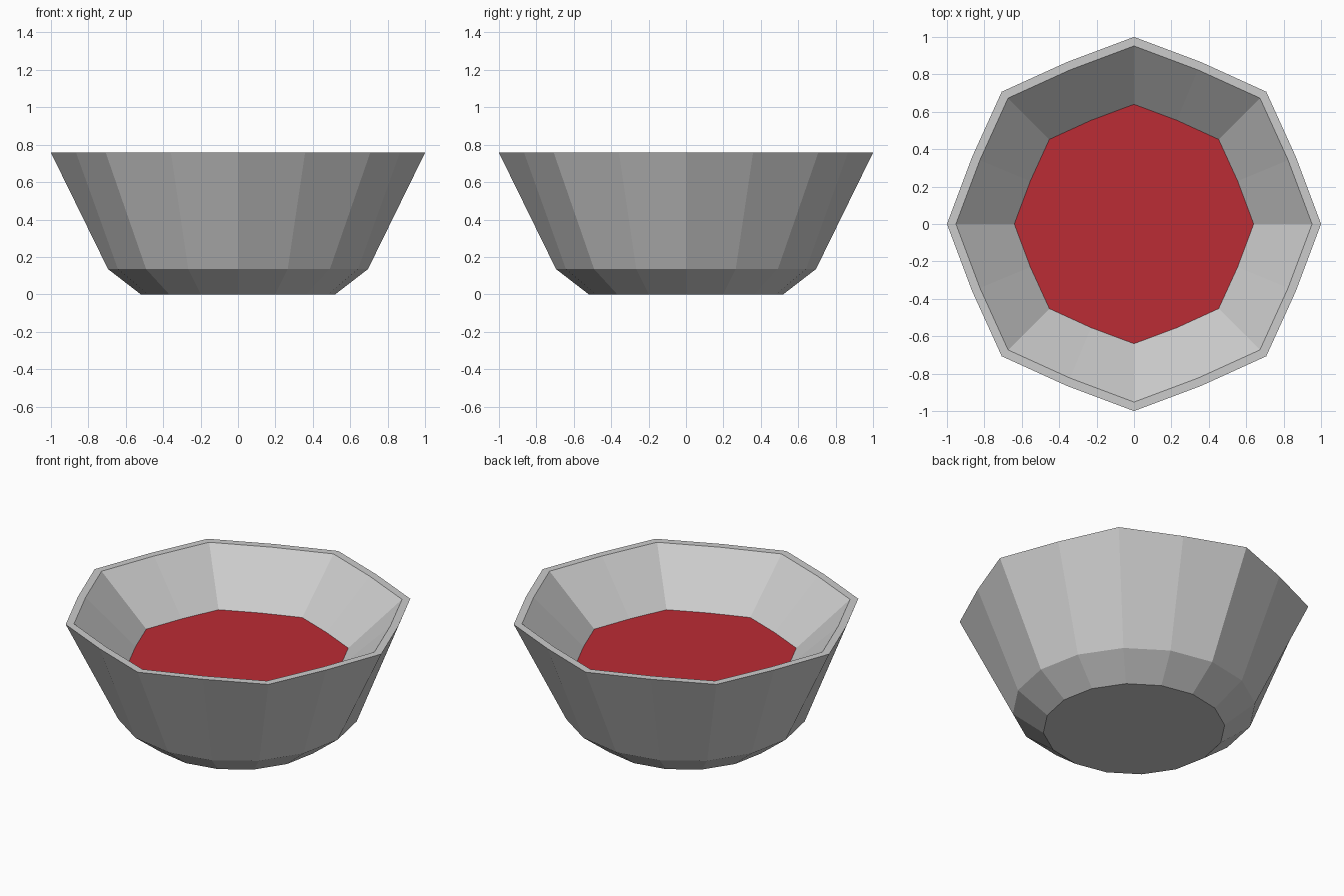
import bpy, bmesh
from math import sin, cos, pi

if "Cube" in bpy.data.objects:
    bpy.data.objects.remove(bpy.data.objects["Cube"])

SIDES = 16


def ring(bm, r_corner, r_mid, z):
    """16-point ring alternating octagon corners and edge midpoints."""
    verts = []
    for i in range(SIDES):
        a = 2 * pi * i / SIDES
        r = r_mid if i % 2 else r_corner
        verts.append(bm.verts.new((r * cos(a), r * sin(a), z)))
    return verts


def finish(bm, name):
    mesh = bpy.data.meshes.new(name)
    bm.to_mesh(mesh)
    bm.free()
    obj = bpy.data.objects.new(name, mesh)
    bpy.context.collection.objects.link(obj)
    return obj


# Bowl: round underside, near-octagonal rim, sloping inner wall
profile = [
    (0.52, 0.52, 0.0),
    (0.695, 0.695, 0.135),
    (1.0, 0.937, 0.757),
    (0.952, 0.892, 0.757),
    (0.64, 0.60, 0.475),
]
bm = bmesh.new()
rings = [ring(bm, *p) for p in profile]
bm.faces.new(rings[0][::-1])
for low, high in zip(rings, rings[1:]):
    for i in range(SIDES):
        j = (i + 1) % SIDES
        bm.faces.new((low[i], low[j], high[j], high[i]))
finish(bm, "bowl")

# Red inner floor closing the inner wall
bm = bmesh.new()
bm.faces.new(ring(bm, *profile[-1]))
floor = finish(bm, "bowl_contents")
red = bpy.data.materials.new("red")
red.diffuse_color = (0.5, 0.025, 0.035, 1)
red.use_nodes = True
red.node_tree.nodes["Principled BSDF"].inputs["Base Color"].default_value = red.diffuse_color
floor.data.materials.append(red)
